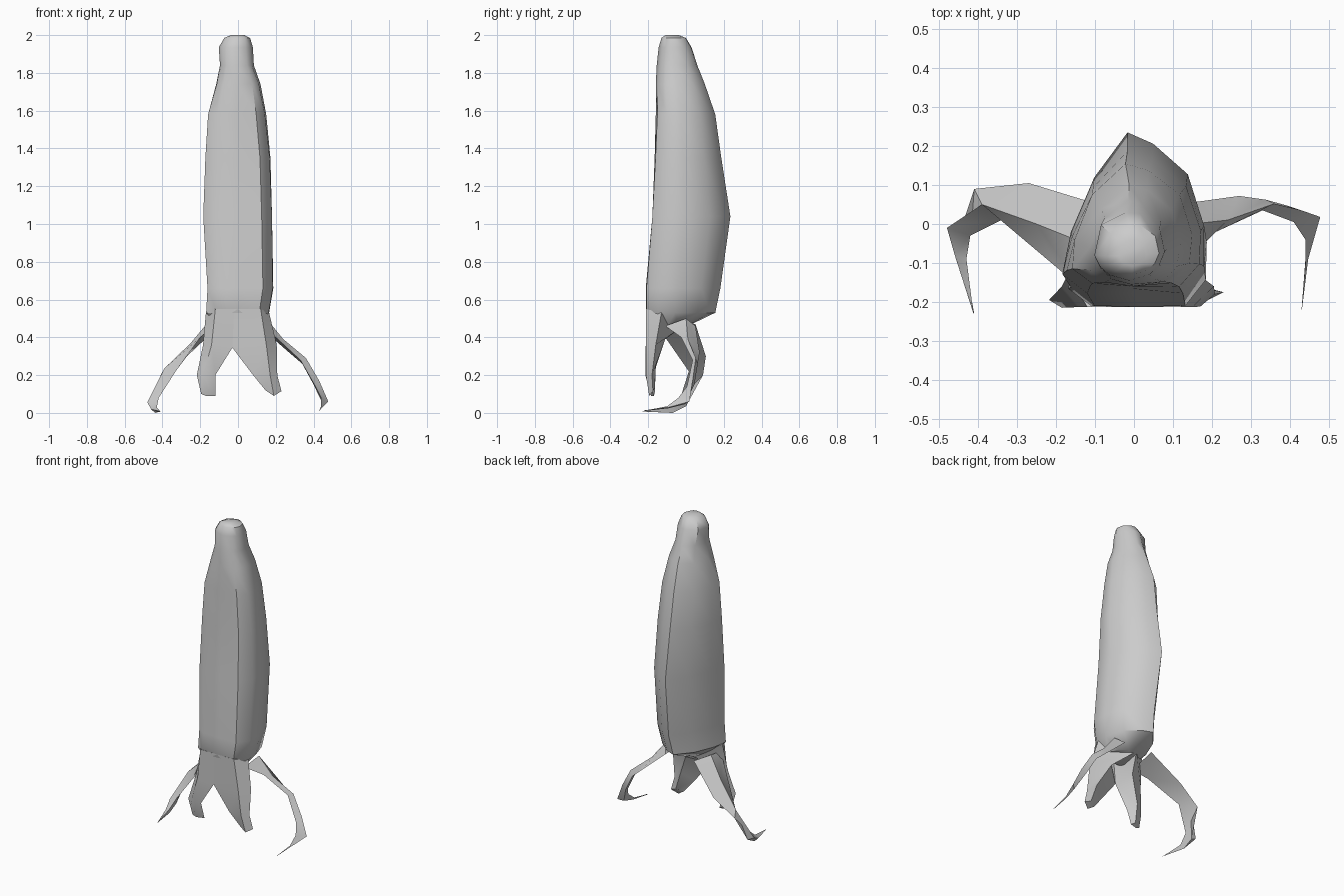
import bpy, bmesh, math


def loft(name, rings, angle=40):
    """Skin a list of equal-length point rings and cap both ends."""
    bm = bmesh.new()
    vr = [[bm.verts.new(p) for p in r] for r in rings]
    n = len(rings[0])
    for a, b in zip(vr, vr[1:]):
        for i in range(n):
            j = (i + 1) % n
            bm.faces.new((a[i], a[j], b[j], b[i]))
    bm.faces.new(vr[0])
    bm.faces.new(vr[-1])
    bmesh.ops.remove_doubles(bm, verts=bm.verts, dist=0.0005)
    bmesh.ops.recalc_face_normals(bm, faces=bm.faces)
    me = bpy.data.meshes.new(name)
    bm.to_mesh(me)
    bm.free()
    ob = bpy.data.objects.new(name, me)
    bpy.context.collection.objects.link(ob)
    bpy.ops.object.select_all(action='DESELECT')
    ob.select_set(True)
    bpy.context.view_layer.objects.active = ob
    bpy.ops.object.shade_smooth_by_angle(angle=math.radians(angle))
    return ob


# Fruit body: flat front, bulging back; section goes round near the stem
section = [(-0.65, 0), (0, 0), (0.7, 0), (1, .17), (1, .42), (.77, .74),
           (.28, .93), (-.08, 1), (-.55, .72), (-.88, .38), (-1, .12)]
# z, x min, x max, y front, y back, roundness
levels = [(2.00, -.04, .032, -.108, -.038, .8),
          (1.985, -.075, .065, -.13, .0, 1),
          (1.935, -.105, .08, -.145, .03, 1),
          (1.84, -.10, .085, -.155, .06, .8),
          (1.74, -.125, .12, -.16, .10, .5),
          (1.58, -.168, .15, -.16, .155, .3),
          (1.35, -.178, .172, -.166, .187, .15),
          (1.04, -.184, .18, -.178, .235, 0),
          (0.66, -.165, .187, -.213, .182, .1),
          (0.53, -.172, .165, -.213, .155, .1),
          (0.46, -.10, .11, -.18, .01, .2)]
rings = []
for z, x0, x1, y0, y1, t in levels:
    ring = []
    for u, v in section:
        a = math.atan2(v - .5, u / 2)
        u2 = u * (1 - t) + math.cos(a) * t
        v2 = v * (1 - t) + (.5 + .5 * math.sin(a)) * t
        ring.append(((x0 + x1) / 2 + u2 * (x1 - x0) / 2, y0 + v2 * (y1 - y0), z))
    rings.append(ring)
loft("fruit_body", rings)

# Front peel prongs: outer edge, front, inner edge, inside
loft("front_peel_left", [
    [(-.17, -.13, .53), (-.12, -.213, .55), (-.02, -.213, .55), (-.02, 0, .47)],
    [(-.185, -.16, .36), (-.14, -.213, .36), (-.03, -.205, .345), (-.08, -.11, .39)],
    [(-.218, -.195, .20), (-.185, -.215, .20), (-.12, -.205, .20), (-.16, -.16, .24)],
    [(-.195, -.185, .10), (-.17, -.185, .09), (-.12, -.17, .09), (-.15, -.165, .11)]])
loft("front_peel_right", [
    [(.165, -.13, .53), (.12, -.213, .55), (-.02, -.213, .55), (-.02, 0, .47)],
    [(.205, -.16, .36), (.15, -.213, .36), (-.03, -.205, .345), (.08, -.11, .39)],
    [(.208, -.18, .20), (.17, -.212, .20), (.08, -.205, .20), (.15, -.16, .25)],
    [(.23, -.175, .115), (.19, -.195, .09), (.145, -.19, .12), (.19, -.165, .13)]])

# Side peel strips: front edge, outer ridge, back edge, curling to a thin tip
loft("side_peel_left", [
    [(-.13, -.17, .46), (-.15, -.04, .49), (-.09, .05, .47)],
    [(-.20, -.11, .40), (-.25, 0, .37), (-.27, .105, .30)],
    [(-.33, .015, .22), (-.39, .05, .235), (-.41, .09, .20)],
    [(-.42, -.03, .08), (-.48, -.01, .055), (-.44, 0, .035)],
    [(-.43, -.09, .03), (-.46, -.08, .02), (-.44, -.07, 0)],
    [(-.412, -.23, .008), (-.411, -.23, .01), (-.41, -.23, .007)]])
loft("side_peel_right", [
    [(.12, -.11, .46), (.15, 0, .50), (.11, .05, .46)],
    [(.20, -.025, .40), (.24, .01, .39), (.27, .072, .32)],
    [(.33, .035, .28), (.36, .052, .29), (.34, .062, .26)],
    [(.41, .005, .14), (.43, .035, .17), (.40, .045, .15)],
    [(.44, -.04, .08), (.478, .018, .06), (.45, -.01, .045)],
    [(.44, -.10, .035), (.447, -.09, .03), (.44, -.09, .025)],
    [(.43, -.22, .012), (.431, -.22, .014), (.43, -.22, .01)]])
